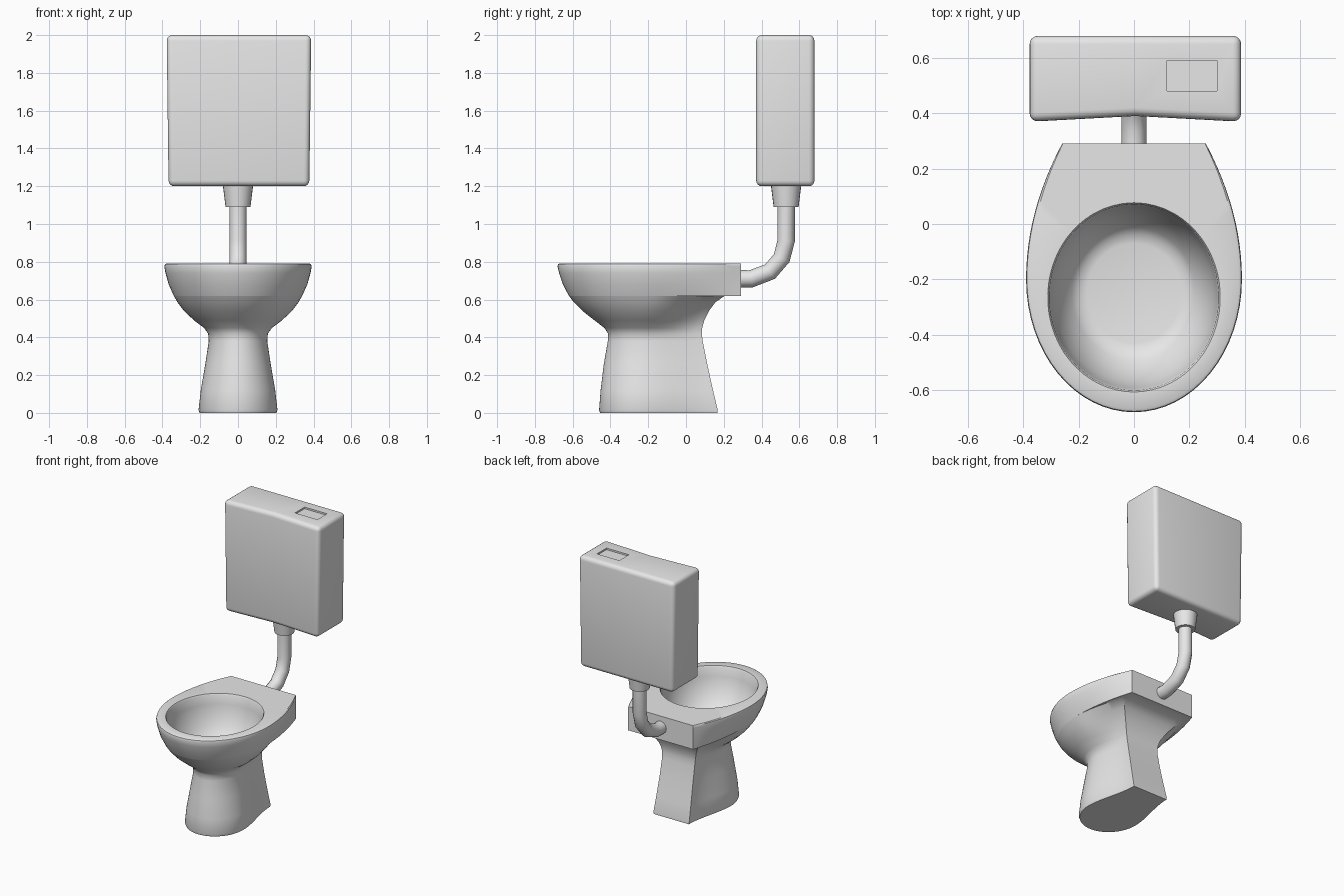
import bpy, bmesh, math
from mathutils import Vector

if "Cube" in bpy.data.objects:
    bpy.data.objects.remove(bpy.data.objects["Cube"])

ceramic = bpy.data.materials.new("white_ceramic")
ceramic.diffuse_color = (0.8, 0.8, 0.8, 1)
ceramic.use_nodes = True
ceramic.node_tree.nodes["Principled BSDF"].inputs["Base Color"].default_value = ceramic.diffuse_color


def finish(obj, angle=35):
    """Give an object its material and smooth shading with sharp edges kept."""
    obj.data.materials.clear()
    obj.data.materials.append(ceramic)
    bpy.ops.object.select_all(action='DESELECT')
    obj.select_set(True)
    bpy.context.view_layer.objects.active = obj
    bpy.ops.object.shade_smooth_by_angle(angle=math.radians(angle))


def make(name, bm):
    bmesh.ops.recalc_face_normals(bm, faces=bm.faces)
    mesh = bpy.data.meshes.new(name)
    bm.to_mesh(mesh)
    bm.free()
    obj = bpy.data.objects.new(name, mesh)
    bpy.context.collection.objects.link(obj)
    return obj


def loft(name, rings):
    """Skin a list of equal-length rings and cap both ends."""
    bm = bmesh.new()
    rows = [[bm.verts.new(p) for p in r] for r in rings]
    for a, b in zip(rows, rows[1:]):
        for i in range(len(a)):
            j = (i + 1) % len(a)
            bm.faces.new((a[i], a[j], b[j], b[i]))
    bm.faces.new(rows[0])
    bm.faces.new(rows[-1])
    return make(name, bm)


def section(z, front, mid, back, w, bw, k):
    """Rounded front, flat back; k blends the flank from convex (0) to waisted (1)."""
    half = []
    for i in range(12):                         # flank
        t = i / 12
        f = (1 - k) * (1 - (1 - t) ** 2) + k * t * t * (3 - 2 * t)
        half.append((bw + (w - bw) * f, back + (mid - back) * t))
    for i in range(17):                         # rounded front
        a = i / 16 * math.pi / 2
        half.append((w * math.cos(a), mid + (front - mid) * math.sin(a)))
    half[-1] = (0, front)
    pts = half + [(-x, y) for x, y in half[-2::-1]]
    pts += [(-bw + 2 * bw * i / 8, back) for i in range(1, 8)]
    return [Vector((x, y, z)) for x, y in pts]


# Pedestal and bowl outside: z, front y, widest y, back y, half width, back half width, waist
outer = [
    (0.00, -.455, -.23, .168, .203, .140, 1),
    (0.015, -.46, -.23, .168, .209, .143, 1),
    (0.12, -.452, -.23, .143, .197, .138, 1),
    (0.26, -.435, -.22, .112, .173, .132, 1),
    (0.38, -.414, -.21, .088, .155, .130, 1),
    (0.42, -.413, -.21, .084, .158, .132, 1),
    (0.45, -.432, -.21, .086, .180, .137, 1),
    (0.49, -.485, -.21, .097, .233, .150, .9),
    (0.54, -.548, -.20, .122, .286, .178, .7),
    (0.585, -.593, -.20, .155, .320, .212, .4),
    (0.62, -.620, -.20, .205, .340, .250, .1),
    (0.62, -.620, -.20, .290, .340, .260, 0),
    (0.68, -.652, -.20, .290, .367, .260, 0),
    (0.74, -.672, -.20, .290, .384, .260, 0),
    (0.775, -.680, -.20, .290, .390, .260, 0),
    (0.787, -.677, -.20, .290, .387, .260, 0),
    (0.792, -.668, -.20, .290, .378, .257, 0),
]
rings = [section(*r) for r in outer]

# Bowl inside: z, centre y, half width, half depth
angles = [math.atan2((p.y + .265) / .34, p.x / .31) for p in rings[-1]]
for z, cy, rx, ry in [(.792, -.265, .312, .342), (.782, -.265, .306, .336),
                      (.72, -.264, .301, .329), (.65, -.261, .286, .311),
                      (.58, -.257, .258, .278), (.53, -.252, .225, .240),
                      (.507, -.25, .200, .213), (.50, -.25, .170, .180)]:
    rings.append([Vector((rx * math.cos(a), cy + ry * math.sin(a), z)) for a in angles])
finish(loft("toilet_bowl", rings))

# Cistern: slightly tapered box with a dished front and rounded edges
bm = bmesh.new()
bmesh.ops.create_cube(bm, size=1)
bmesh.ops.subdivide_edges(bm, edges=[e for e in bm.edges
                          if abs(e.verts[0].co.x - e.verts[1].co.x) > .5], cuts=1)
for v in bm.verts:
    x, y, z = v.co
    if abs(x) < .1 and y < 0:
        y += .065
    width = .765 if z > 0 else .745
    v.co = (.005 + x * width, .525 + y * .31, 1.6 + z * .8)
sharp = [e for e in bm.edges if e.calc_face_angle() > 1]
bmesh.ops.bevel(bm, geom=sharp, offset=.03, segments=4, profile=.5, affect='EDGES')
tank = make("cistern", bm)

# Recessed flush button in the lid
bm = bmesh.new()
bmesh.ops.create_cube(bm, size=1)
for v in bm.verts:
    v.co = (.21 + v.co.x * .18, .535 + v.co.y * .11, 2.01 + v.co.z * .044)
cutter = make("button_cutter", bm)
cutter.hide_render = True
bpy.context.view_layer.objects.active = tank
mod = tank.modifiers.new("button_recess", 'BOOLEAN')
mod.operation, mod.object, mod.solver = 'DIFFERENCE', cutter, 'EXACT'
bpy.ops.object.modifier_apply(modifier=mod.name)
bpy.data.objects.remove(cutter)
finish(tank)

# Outlet collar under the cistern
circle = [(math.cos(i * math.tau / 24), math.sin(i * math.tau / 24)) for i in range(24)]
finish(loft("outlet_collar", [[Vector((r * c, .53 + r * s, z)) for c, s in circle]
                              for r, z in ((.066, 1.09), (.081, 1.21))]))

# Flush pipe bending into the back of the bowl
path = [(.53, 1.12), (.53, .91), (.507, .82), (.445, .748), (.345, .71), (.27, .71)]
rings = []
for i, p in enumerate(path):
    a, b = path[max(i - 1, 0)], path[min(i + 1, len(path) - 1)]
    d = Vector((0, b[0] - a[0], b[1] - a[1])).normalized()
    n = Vector((0, -d.z, d.y))
    rings.append([Vector((.046 * c, *p)) + n * (.046 * s) for c, s in circle[::2]])
finish(loft("flush_pipe", rings), 40)
